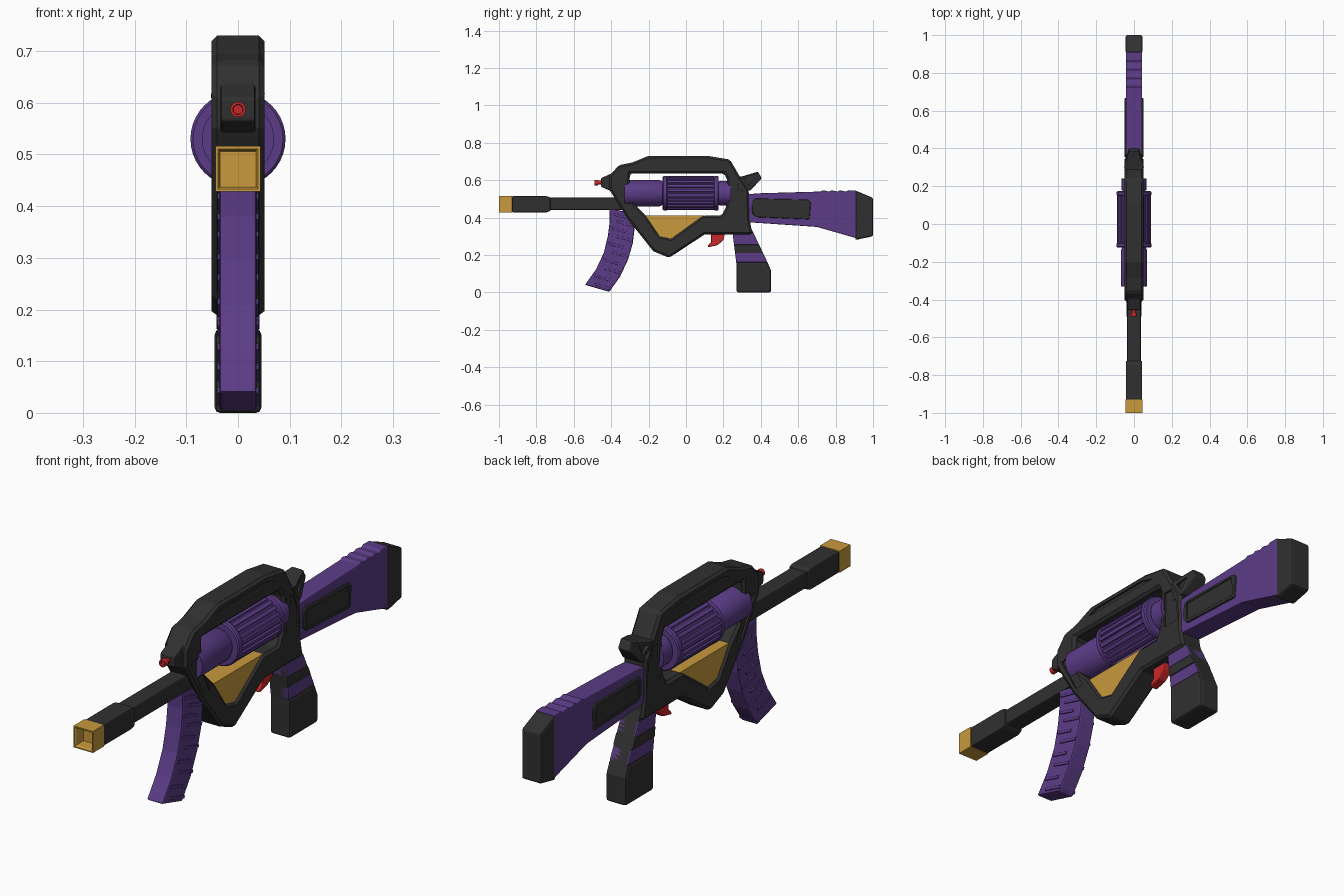
import bpy, bmesh, math
from mathutils import Matrix

if "Cube" in bpy.data.objects:
    bpy.data.objects.remove(bpy.data.objects["Cube"])


def material(name, rgb):
    m = bpy.data.materials.new(name)
    m.diffuse_color = (*rgb, 1)
    m.use_nodes = True
    m.node_tree.nodes["Principled BSDF"].inputs["Base Color"].default_value = m.diffuse_color
    return m


BLACK = material("charcoal", (0.03, 0.03, 0.03))
PURPLE = material("purple", (0.105, 0.045, 0.24))
GOLD = material("gold", (0.58, 0.32, 0.045))
RED = material("red", (0.6, 0.02, 0.02))


def finish(bm, name, mat):
    bmesh.ops.recalc_face_normals(bm, faces=bm.faces)
    me = bpy.data.meshes.new(name)
    bm.to_mesh(me)
    bm.free()
    ob = bpy.data.objects.new(name, me)
    bpy.context.collection.objects.link(ob)
    if mat:
        me.materials.append(mat)
    return ob


def bevel(ob, width, segments=2):
    m = ob.modifiers.new("bevel", 'BEVEL')
    m.width, m.segments, m.limit_method = width, segments, 'ANGLE'
    m.angle_limit = math.radians(35)


def prism(name, pts, half, mat=None, bev=0.0, x=0.0):
    """Side profile of (y, z) points, extruded across x."""
    bm = bmesh.new()
    face = bm.faces.new([bm.verts.new((x - half, y, z)) for y, z in pts])
    new = bmesh.ops.extrude_face_region(bm, geom=[face])["geom"]
    bmesh.ops.translate(bm, vec=(2 * half, 0, 0),
                        verts=[v for v in new if isinstance(v, bmesh.types.BMVert)])
    ob = finish(bm, name, mat)
    if bev:
        bevel(ob, bev)
    return ob


def box(name, y0, y1, z0, z1, half, mat, bev=0.006):
    return prism(name, [(y0, z0), (y1, z0), (y1, z1), (y0, z1)], half, mat, bev)


def cut(ob, pts, half, x=0.0):
    c = prism("cutter", pts, half, None, 0, x)
    c.hide_render = True
    m = ob.modifiers.new("cut", 'BOOLEAN')
    m.operation, m.solver, m.object = 'DIFFERENCE', 'EXACT', c
    bpy.context.view_layer.objects.active = ob
    for mod in list(ob.modifiers):
        bpy.ops.object.modifier_apply(modifier=mod.name)
    bpy.data.objects.remove(c)


def recess(ob, pts, surface, depth):
    for s in (-1, 1):
        cut(ob, pts, 0.02, s * (surface - depth + 0.02))


def lathe(name, profile, z, mat, sides=40):
    """(y, radius) profile turned about the y axis at height z."""
    bm = bmesh.new()
    vs = [bm.verts.new((0, y, z + r)) for y, r in profile]
    es = [bm.edges.new(p) for p in zip(vs, vs[1:])]
    bmesh.ops.spin(bm, geom=vs + es, cent=(0, 0, z), axis=(0, 1, 0),
                   angle=math.tau, steps=sides)
    bmesh.ops.remove_doubles(bm, verts=bm.verts, dist=1e-5)
    ob = finish(bm, name, mat)
    bpy.context.view_layer.objects.active = ob
    ob.select_set(True)
    bpy.ops.object.shade_smooth_by_angle(angle=math.radians(30))
    ob.select_set(False)
    return ob


def lerp(a, b, t):
    return (a[0] + (b[0] - a[0]) * t, a[1] + (b[1] - a[1]) * t)


# Open frame around the tube
frame = prism("frame", [
    (-0.41, 0.62), (-0.36, 0.68), (-0.285, 0.695), (-0.20, 0.73), (0.115, 0.73),
    (0.235, 0.71), (0.29, 0.615), (0.335, 0.55), (0.34, 0.39), (0.355, 0.31),
    (0.10, 0.31), (-0.09, 0.185), (-0.175, 0.22), (-0.31, 0.39), (-0.41, 0.55)], 0.051, BLACK)
cut(frame, [(-0.30, 0.635), (0.205, 0.635), (0.22, 0.60), (0.215, 0.46), (0.19, 0.41),
            (0.09, 0.41), (-0.08, 0.287), (-0.14, 0.30), (-0.215, 0.41), (-0.305, 0.50)], 0.1)
bevel(frame, 0.012, 1)
recess(frame, [(-0.21, 0.688), (-0.17, 0.706), (0.10, 0.706), (0.17, 0.688)], 0.051, 0.008)
recess(frame, [(-0.375, 0.555), (-0.335, 0.565), (-0.25, 0.40), (-0.29, 0.40)], 0.051, 0.008)
recess(frame, [(0.245, 0.59), (0.285, 0.59), (0.315, 0.52), (0.32, 0.44), (0.24, 0.44)], 0.051, 0.008)

# Nose block with its red emitter
nose = prism("nose_block", [(-0.455, 0.565), (-0.455, 0.61), (-0.40, 0.635), (-0.36, 0.67),
                            (-0.36, 0.53), (-0.41, 0.545)], 0.034, BLACK, 0.006)
lathe("red_emitter", [(-0.44, 0), (-0.44, 0.010), (-0.47, 0.010), (-0.47, 0.015), (-0.49, 0.015),
                      (-0.49, 0.010), (-0.483, 0.009), (-0.483, 0)], 0.587, RED, 20)

# Rear sight, narrowing to the back
sight = prism("rear_sight", [(0.27, 0.615), (0.30, 0.62), (0.385, 0.645), (0.405, 0.61),
                             (0.345, 0.545), (0.28, 0.54)], 0.047, BLACK)
for v in sight.data.vertices:
    if v.co.y > 0.37:
        v.co.x *= 0.55
bevel(sight, 0.006)
recess(sight, [(0.305, 0.605), (0.36, 0.62), (0.335, 0.57)], 0.047, 0.016)

# Gold filler plate
prism("gold_plate", [(-0.222, 0.412), (0.10, 0.412), (-0.08, 0.28), (-0.145, 0.295)], 0.042, GOLD)

# Tube and fluted drum
lathe("tube", [(-0.33, 0), (-0.33, 0.07), (-0.14, 0.07), (-0.125, 0.062), (0.18, 0.062),
               (0.18, 0.066), (0.24, 0.066), (0.24, 0)], 0.53, PURPLE)
for name, a, b in (("front_drum_ring", -0.125, -0.098), ("rear_drum_ring", 0.148, 0.175)):
    lathe(name, [(a, 0.05), (a, 0.087), (a + 0.005, 0.092), (b - 0.005, 0.092),
                 (b, 0.087), (b, 0.05)], 0.53, PURPLE)
bm = bmesh.new()
ring = []
flutes = 22
for i in range(flutes):
    for f, r in ((0, 0.083), (0.25, 0.083), (0.35, 0.091), (0.9, 0.091)):
        a = math.tau * (i + f) / flutes
        ring.append(bm.verts.new((r * math.cos(a), -0.1, 0.53 + r * math.sin(a))))
face = bm.faces.new(ring)
new = bmesh.ops.extrude_face_region(bm, geom=[face])["geom"]
bmesh.ops.translate(bm, vec=(0, 0.25, 0), verts=[v for v in new if isinstance(v, bmesh.types.BMVert)])
finish(bm, "fluted_drum", PURPLE)

# Square barrel, sleeve and hollow muzzle
box("barrel", -0.76, -0.31, 0.440, 0.506, 0.036, BLACK)
prism("barrel_sleeve", [(-0.93, 0.428), (-0.745, 0.428), (-0.725, 0.436), (-0.725, 0.508),
                        (-0.745, 0.514), (-0.93, 0.514)], 0.043, BLACK, 0.005)
bm = bmesh.new()
bmesh.ops.create_cube(bm, size=1, matrix=Matrix.Translation((0, -0.965, 0.472))
                      @ Matrix.Diagonal((0.088, 0.07, 0.088, 1)))
front = min(bm.faces, key=lambda f: f.calc_center_median().y)
for thick, depth in ((0.007, 0.0), (0.006, 0.006), (0.001, 0.045)):
    bmesh.ops.inset_region(bm, faces=[front], thickness=thick)
    bmesh.ops.translate(bm, vec=(0, depth, 0), verts=front.verts)
finish(bm, "muzzle", GOLD)

# Curved magazine with side ribs
fore = [(-0.41, 0.45), (-0.408, 0.38), (-0.418, 0.30), (-0.44, 0.21), (-0.48, 0.125), (-0.54, 0.04)]
aft = [(-0.275, 0.42), (-0.275, 0.34), (-0.285, 0.26), (-0.31, 0.175), (-0.352, 0.085), (-0.41, 0.003)]
prism("magazine", fore + aft[::-1], 0.036, PURPLE, 0.006)
for i in range(5):
    for k, t in enumerate((0.3, 0.75)):
        p, q = lerp(fore[i], fore[i + 1], t), lerp(aft[i], aft[i + 1], t)
        s, e = lerp(p, q, 0.3 if k else 0.1), lerp(p, q, 0.98 if k else 0.7)
        prism(f"magazine_rib_{2 * i + k}", [s, e, (e[0] - 0.004, e[1] - 0.012),
                                            (s[0] - 0.004, s[1] - 0.012)], 0.040, PURPLE, 0.002)

# Grip with two purple bands
def grip_slice(name, z0, z1, half, mat, bev=0.004):
    f = lambda z: 0.25 + (0.31 - z) * 0.125
    r = lambda z: 0.355 + (0.33 - z) * 0.476
    prism(name, [(f(z0), z0), (r(z0), z0), (r(z1), z1), (f(z1), z1)], half, mat, bev)


grip_slice("grip_neck", 0.15, 0.36, 0.040, BLACK)
grip_slice("upper_grip_band", 0.255, 0.312, 0.042, PURPLE)
grip_slice("middle_grip_band", 0.212, 0.255, 0.044, BLACK)
grip_slice("lower_grip_band", 0.16, 0.212, 0.042, PURPLE)
prism("grip_base", [(0.27, 0), (0.455, 0), (0.455, 0.115), (0.435, 0.162), (0.269, 0.162)],
      0.045, BLACK, 0.010)

# Trigger
prism("trigger", [(0.135, 0.32), (0.21, 0.32), (0.20, 0.28), (0.17, 0.253), (0.115, 0.24),
                  (0.118, 0.252), (0.135, 0.27)], 0.018, RED, 0.005)

# Stock with stepped top, dark side panels and butt pad
steps = [p for i in range(4) for p in ((0.72 + i * 0.045, 0.539), (0.732 + i * 0.045, 0.546))]
prism("stock", [(0.33, 0.525), (0.40, 0.53)] + steps + [(0.91, 0.545), (0.91, 0.29),
                                                       (0.70, 0.35), (0.33, 0.375)], 0.043, PURPLE, 0.004)
panel = prism("stock_panel", [(0.37, 0.502), (0.65, 0.496), (0.668, 0.48), (0.66, 0.39),
                              (0.375, 0.402), (0.352, 0.425), (0.355, 0.485)], 0.050, BLACK, 0.006)
recess(panel, [(0.375, 0.488), (0.645, 0.484), (0.65, 0.404), (0.375, 0.416)], 0.050, 0.004)
prism("butt_pad", [(0.905, 0.545), (1.0, 0.505), (1.0, 0.30), (0.905, 0.28)], 0.044, BLACK, 0.008)
